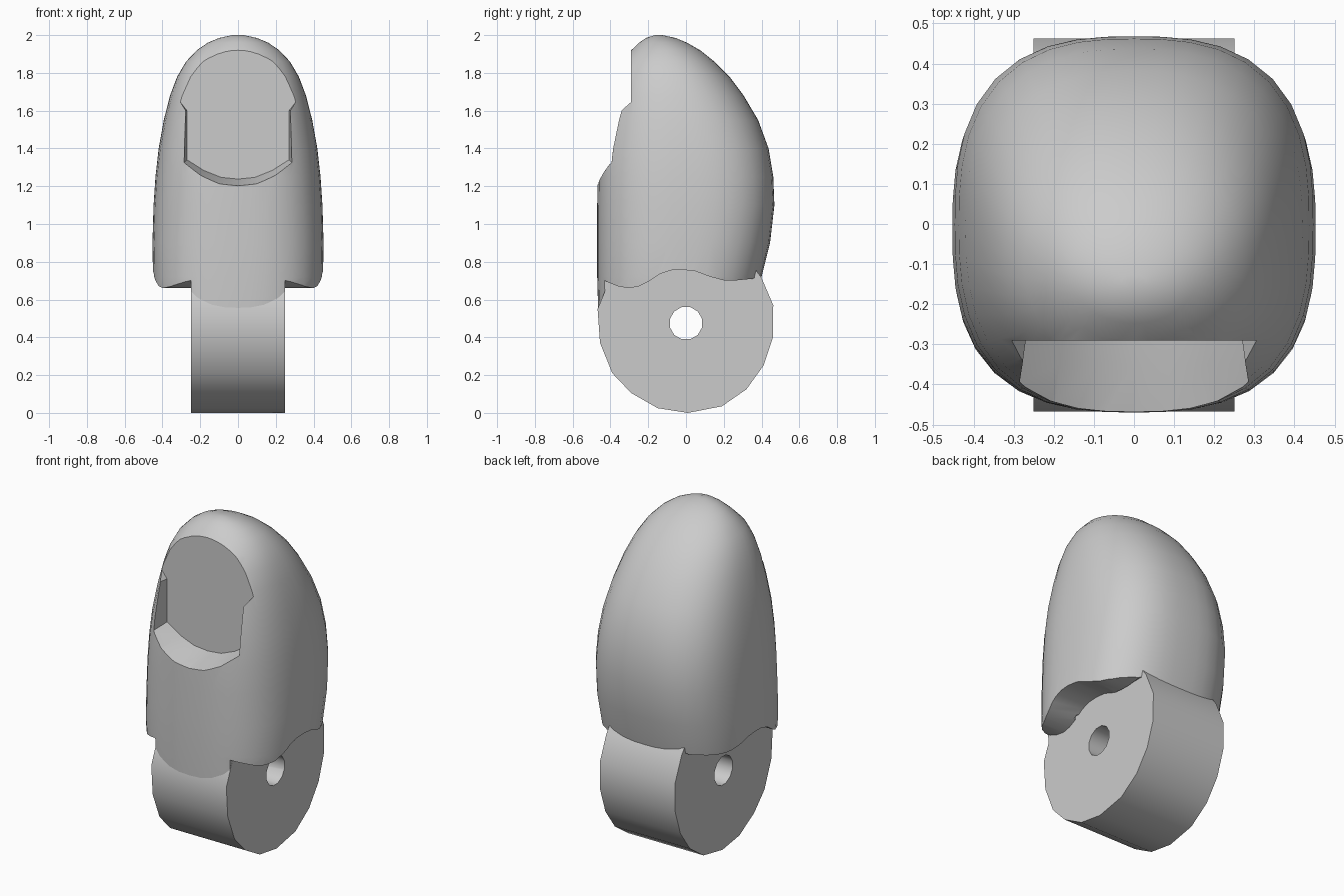
import bpy, bmesh, math
from mathutils import Vector

cube = bpy.data.objects.get("Cube")
if cube:
    bpy.data.objects.remove(cube, do_unlink=True)

grey = bpy.data.materials.new("plain_grey")
grey.use_nodes = True
grey.diffuse_color = (0.6, 0.6, 0.6, 1)
grey.node_tree.nodes["Principled BSDF"].inputs["Base Color"].default_value = (0.6, 0.6, 0.6, 1)


def loft(name, rings):
    """Closed solid skinned through equal-sized rings of points."""
    bm = bmesh.new()
    loops = [[bm.verts.new(p) for p in ring] for ring in rings]
    for a, b in zip(loops, loops[1:]):
        for i in range(len(a)):
            j = (i + 1) % len(a)
            bm.faces.new((a[i], a[j], b[j], b[i]))
    bm.faces.new(loops[0])
    bm.faces.new(loops[-1])
    bmesh.ops.recalc_face_normals(bm, faces=bm.faces)
    mesh = bpy.data.meshes.new(name)
    bm.to_mesh(mesh)
    bm.free()
    mesh.materials.append(grey)
    obj = bpy.data.objects.new(name, mesh)
    bpy.context.collection.objects.link(obj)
    return obj


def prism(name, profile, x0, x1):
    """Side profile of (y, z) points extruded along x."""
    return loft(name, [[(x, y, z) for y, z in profile] for x in (x0, x1)])


def activate(obj):
    bpy.ops.object.select_all(action='DESELECT')
    obj.select_set(True)
    bpy.context.view_layer.objects.active = obj


def cut(obj, cutter):
    cutter.hide_render = True
    mod = obj.modifiers.new("cut", 'BOOLEAN')
    mod.object, mod.operation, mod.solver = cutter, 'DIFFERENCE', 'EXACT'
    activate(obj)
    bpy.ops.object.modifier_apply(modifier=mod.name)
    bpy.data.objects.remove(cutter, do_unlink=True)


def section(z, half, front, back, power, count=40):
    """Rounded-square cross-section of the fingertip."""
    mid, depth = (front + back) / 2, (back - front) / 2
    ring = []
    for i in range(count):
        a = math.tau * i / count
        c, s = math.cos(a), math.sin(a)
        r = (abs(c) ** power + abs(s) ** power) ** (-1 / power)
        ring.append((half * r * c, mid + depth * r * s, z))
    return ring


# Fingertip: height, half width, front, back, squareness
levels = [
    (0.54, .43, -.465, .36, 2.7), (0.72, .45, -.47, .40, 2.7),
    (0.90, .453, -.47, .445, 2.7), (1.10, .447, -.47, .468, 2.7),
    (1.25, .437, -.468, .462, 2.65), (1.40, .42, -.462, .437, 2.55),
    (1.55, .393, -.445, .382, 2.4), (1.68, .36, -.42, .305, 2.3),
    (1.78, .322, -.388, .23, 2.25), (1.86, .275, -.345, .15, 2.2),
    (1.92, .218, -.29, .075, 2.1), (1.96, .16, -.248, .005, 2),
    (1.985, .10, -.212, -.055, 2), (2.0, .03, -.165, -.125, 2)]
fingertip = loft("fingertip", [section(*v) for v in levels])

# Wavy lower hem on both sides of the hinge
hem = [(-.6, .73), (-.45, .71), (-.41, .69), (-.36, .67), (-.3, .66), (-.25, .67),
       (-.2, .695), (-.14, .735), (-.08, .755), (-.02, .758), (.05, .75),
       (.13, .72), (.2, .702), (.27, .702), (.4, .715), (.6, .73), (.6, .3), (-.6, .3)]
for side in (-1, 1):
    cut(fingertip, prism("hem_cutter", hem, side * .249, side * .7))
back_gap = [(-.2, .715), (.6, .715), (.6, .3), (-.2, .3)]
cut(fingertip, prism("back_cutter", back_gap, -.26, .26))

# Nail recess: arched at the base, open toward the tip, flaring outward
half_nail = [(.09, 1.247), (.18, 1.283), (.27, 1.34), (.27, 1.6), (.34, 1.69), (.5, 2.2)]
outline = [(0, 1.238)] + half_nail + [(-x, z) for x, z in reversed(half_nail)]
flare = [(-.29, 1), (-.35, 1.03), (-.47, 1.1), (-.7, 1.15)]
cut(fingertip, loft("nail_cutter", [
    [(x * s, y, 1.6 + (z - 1.6) * s) for x, z in outline] for y, s in flare]))

# Hinge knuckle with a pin hole through it
knuckle = [(-.41, .69), (-.468, .55), (-.455, .37), (-.39, .21), (-.29, .105),
           (-.15, .025), (.01, 0), (.19, .035), (.32, .125), (.41, .25),
           (.46, .4), (.462, .57), (.40, .715), (.3, .85), (-.3, .85)]
hinge = prism("hinge_knuckle", knuckle, -.25, .25)
pin = [(.088 * math.cos(math.tau * i / 12 + .26), .475 + .088 * math.sin(math.tau * i / 12 + .26))
       for i in range(12)]
cut(hinge, prism("pin_cutter", pin, -.4, .4))

# Smooth skin, crisp cut edges
for obj in (fingertip, hinge):
    activate(obj)
    bpy.ops.object.shade_smooth_by_angle(angle=math.radians(32))
